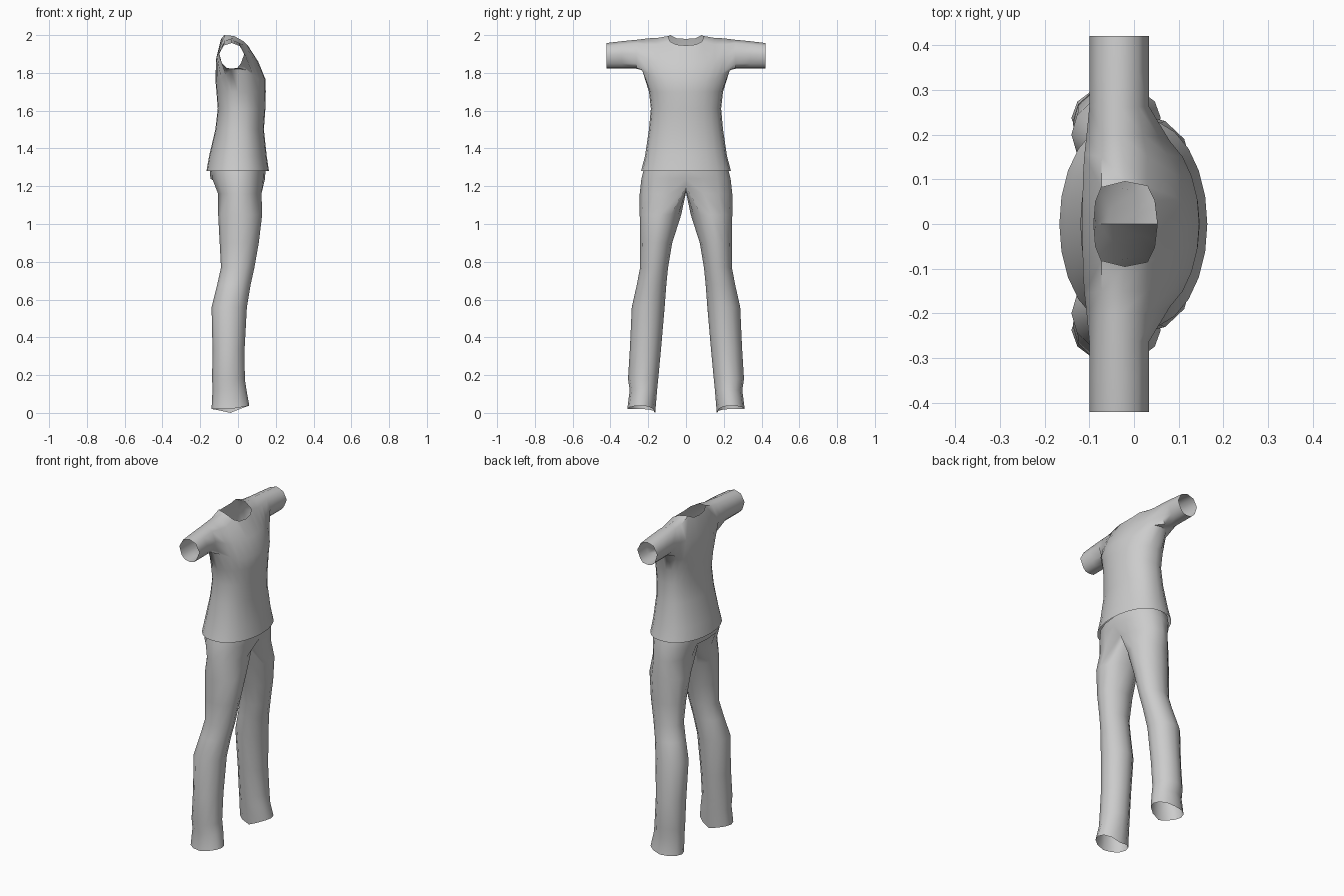
import bpy, bmesh
from math import sin, cos, pi, radians

if "Cube" in bpy.data.objects:
    bpy.data.objects.remove(bpy.data.objects["Cube"])

grey = bpy.data.materials.new("cloth_grey")
grey.diffuse_color = (0.6, 0.6, 0.6, 1)
grey.use_nodes = True
grey.node_tree.nodes["Principled BSDF"].inputs["Base Color"].default_value = grey.diffuse_color


def arc(bm, z, back, front, half, n, power=0.85):
    """Half of a rounded body ring, from front centre round the side to back centre."""
    out = []
    for i in range(n):
        a = pi * i / (n - 1)
        c = cos(a)
        x = (front if c > 0 else -back) * abs(c) ** power * (1 if c > 0 else -1)
        y = 0 if i in (0, n - 1) else half * sin(a)
        out.append(bm.verts.new((x, y, z)))
    return out


def bridge(bm, a, b, closed=False):
    """Join two rows of vertices with quads."""
    n = len(a)
    for i in range(n if closed else n - 1):
        j = (i + 1) % n
        bm.faces.new((a[i], a[j], b[j], b[i]))


def finish(bm, name):
    bmesh.ops.recalc_face_normals(bm, faces=bm.faces)
    # open shells: make sure the side of the body faces outwards
    if sum(f.normal.y * f.calc_area() * f.calc_center_median().y for f in bm.faces) < 0:
        bmesh.ops.reverse_faces(bm, faces=bm.faces)
    me = bpy.data.meshes.new(name)
    bm.to_mesh(me)
    bm.free()
    me.materials.append(grey)
    ob = bpy.data.objects.new(name, me)
    bpy.context.collection.objects.link(ob)
    bpy.context.view_layer.objects.active = ob
    ob.select_set(True)
    mod = ob.modifiers.new("mirror", 'MIRROR')
    mod.use_axis = (False, True, False)
    mod.merge_threshold = 0.001
    bpy.ops.object.modifier_apply(modifier="mirror")
    bpy.ops.object.shade_smooth_by_angle(angle=radians(50))
    ob.select_set(False)


# --- shirt: torso rings from hem to armpit
bm = bmesh.new()
torso = [(1.28, -.167, .164, .238), (1.36, -.153, .152, .217), (1.50, -.12, .137, .196),
         (1.61, -.107, .145, .186), (1.70, -.114, .147, .196), (1.765, -.12, .146, .213)]
rings = [arc(bm, *t, 13) for t in torso]
for a, b in zip(rings, rings[1:]):
    bridge(bm, a, b)
top = rings[-1]
for i, z in ((4, 1.79), (5, 1.815), (6, 1.822), (7, 1.815), (8, 1.79)):
    top[i].co.z = z
    if 5 <= i <= 7:
        top[i].co.y = .232

# shoulder columns (x, y, z) from chest over the shoulder to the back
cols = [
    [(.107, 0, 1.86), (.052, 0, 1.945), None, (-.09, 0, 1.98), (-.115, 0, 1.88)],
    [(.102, .055, 1.86), (.046, .052, 1.95), None, (-.086, .05, 1.983), (-.115, .055, 1.88)],
    [(.092, .11, 1.86), (.03, .085, 1.967), (-.02, .095, 1.995), (-.073, .082, 2.0), (-.114, .11, 1.88)],
    [(.075, .155, 1.86), (.03, .15, 1.95), (-.025, .15, 1.985), (-.072, .15, 1.975), (-.111, .155, 1.89)],
    [(.055, .195, 1.87), (.02, .2, 1.95), (-.03, .2, 1.983), (-.073, .2, 1.968), (-.106, .2, 1.895)],
]
grid = []
for i, col in enumerate(cols):
    mid = [bm.verts.new(p) if p else None for p in col]
    grid.append([top[i]] + mid + [top[12 - i]])
for a, b in zip(grid, grid[1:]):
    for k in range(6):
        q = (a[k], a[k + 1], b[k + 1], b[k])
        if None not in q:                      # gap left open is the neck hole
            bm.faces.new(q)

# sleeve tube
section = [(.015, 1.85), (.034, 1.895), (.01, 1.942), (-.033, 1.958), (-.075, 1.945),
           (-.1, 1.9), (-.085, 1.85), (-.062, 1.827), (-.033, 1.822), (-.003, 1.827)]
prev = grid[4] + [top[8], top[7], top[6], top[5], top[4]][1:4]
for y, lift in ((.262, .016), (.34, .009), (.42, 0)):
    ring = [bm.verts.new((x, y, z + lift * max(0, (z - 1.85) / .1))) for x, z in section]
    bridge(bm, prev, ring, True)
    prev = ring
finish(bm, "shirt")

# --- trousers: hip rings
bm = bmesh.new()
hips = [(1.295, -.15, .146, .222), (1.24, -.146, .143, .236), (1.16, -.113, .133, .245)]
rings = [arc(bm, *h, 9) for h in hips]
for a, b in zip(rings, rings[1:]):
    bridge(bm, a, b)
low = rings[-1]
for v in (low[0], low[8]):
    v.co.x *= .75
    v.co.z = 1.2
crotch = [bm.verts.new(p) for p in ((-.05, 0, 1.178), (0, 0, 1.168), (.055, 0, 1.178))]

# leg rings: z, back, front, inner, outer
legs = [(1.05, -.105, .128, .025, .245), (.9, -.097, .11, .073, .243), (.77, -.09, .087, .095, .243),
        (.68, -.11, .067, .104, .26), (.56, -.14, .047, .113, .287), (.34, -.135, .035, .132, .297),
        (.18, -.137, .036, .147, .307), (.12, -.135, .045, .153, .298), (.02, -.14, .06, .163, .311)]
prev = low + crotch
for z, x0, x1, y0, y1 in legs:
    ring = []
    for i in range(12):
        a = radians(-30 + 30 * i)
        c, s = cos(a), sin(a)
        # trouser hem rises to the front and dips at the inside
        h = z + (.018 * max(c, 0) + .02 * min(s, 0) * (1 - abs(c)) if z < .05 else 0)
        ring.append(bm.verts.new(((x0 + x1) / 2 + (x1 - x0) / 2 * c,
                                  (y0 + y1) / 2 + (y1 - y0) / 2 * s, h)))
    bridge(bm, prev, ring, True)
    prev = ring
finish(bm, "trousers")
